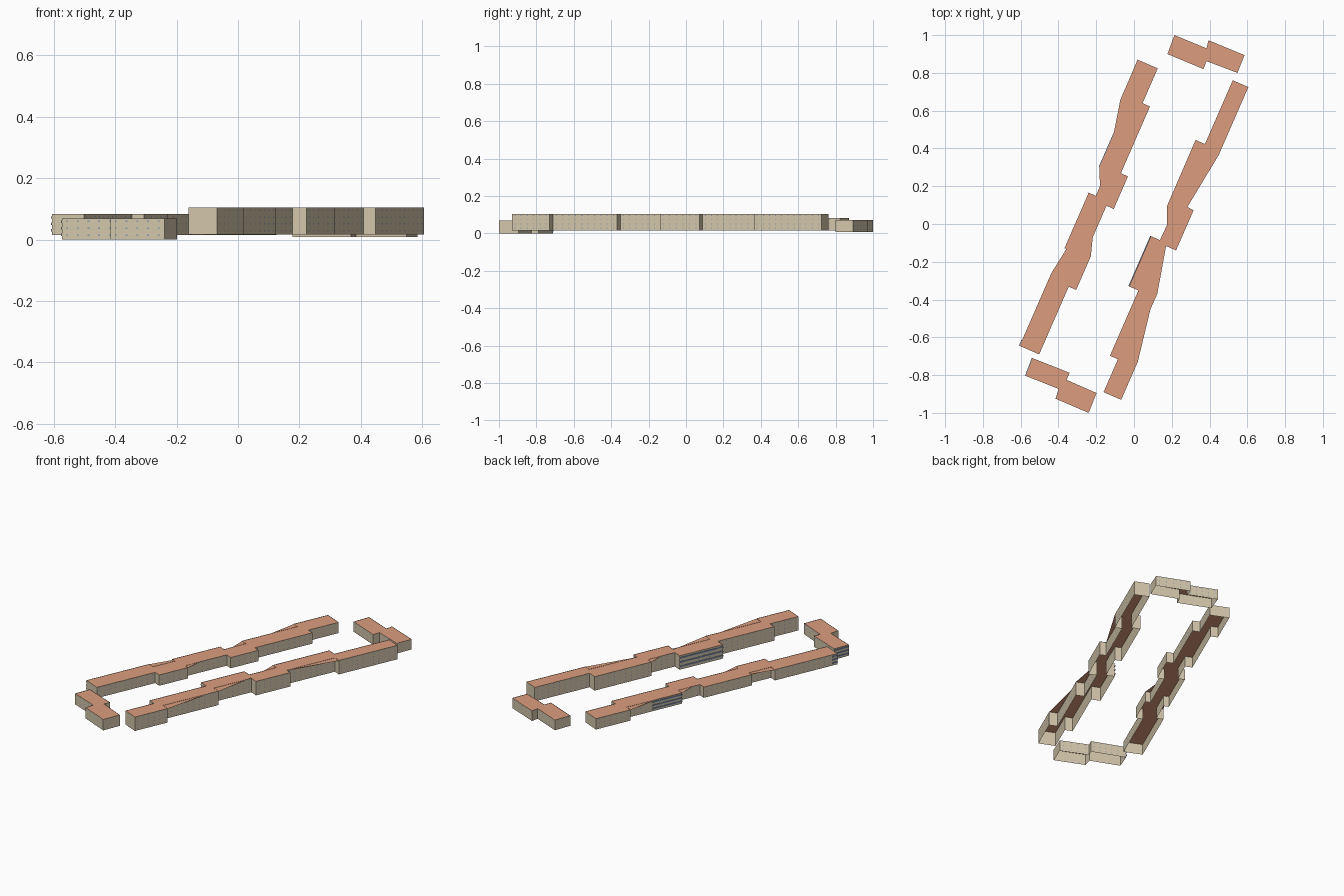
import bpy, math
from mathutils import Vector

if "Cube" in bpy.data.objects:
    bpy.data.objects.remove(bpy.data.objects["Cube"])

# the whole estate is turned: u runs along the long blocks, v across them
U = Vector((0.40, 0.917))
V = Vector((0.917, -0.40))


def material(name, rgb):
    m = bpy.data.materials.new(name)
    m.diffuse_color = (*rgb, 1)
    m.use_nodes = True
    m.node_tree.nodes["Principled BSDF"].inputs["Base Color"].default_value = m.diffuse_color
    return m


ROOF = material("terracotta roof", (0.72, 0.34, 0.21))
WALL = material("beige plaster", (0.66, 0.57, 0.41))
GLASS = material("blue grey glass", (0.24, 0.31, 0.46))


def uv(points):
    return [U * a + V * b for a, b in points]


def ccw(points):
    area = sum(p.x * q.y - q.x * p.y for p, q in zip(points, points[1:] + points[:1]))
    return points if area > 0 else points[::-1]


def mesh_object(name, verts, faces, mat):
    me = bpy.data.meshes.new(name)
    me.from_pydata(verts, [], faces)
    me.materials.append(mat)
    ob = bpy.data.objects.new(name, me)
    bpy.context.collection.objects.link(ob)
    return ob


def roof(name, points, z):
    pts = ccw(points)
    mesh_object(name, [(p.x, p.y, z) for p in pts], [list(range(len(pts)))], ROOF)


def walls(name, points, z0, z1):
    pts = ccw(points)
    n = len(pts)
    verts = [(p.x, p.y, z) for z in (z0, z1) for p in pts]
    faces = [(i, (i + 1) % n, (i + 1) % n + n, i + n) for i in range(n)]
    mesh_object(name, verts, faces, WALL)


def windows(name, points, z0, z1, floors):
    # rows of tiny panes just in front of every long wall
    pts = ccw(points)
    verts, faces = [], []
    s = 0.003
    for p, q in zip(pts, pts[1:] + pts[:1]):
        d = q - p
        count = int(d.length / 0.035)
        if count < 4:
            continue
        d.normalize()
        out = Vector((d.y, -d.x)) * 0.001
        for k in range(count):
            c = p + (q - p) * ((k + 0.5) / count) + out
            for f in range(floors):
                z = z0 + (z1 - z0) * (f + 0.6) / floors
                b = len(verts)
                for i, j in ((-1, -1), (1, -1), (1, 1), (-1, 1)):
                    w = c + d * s * i
                    verts.append((w.x, w.y, z + s * j * 0.8))
                faces.append((b, b + 1, b + 2, b + 3))
    mesh_object(name, verts, faces, GLASS)


def balconies(name, p, q, out, z0, z1):
    # thin stacked glazed bands hung on one wall between p and q
    verts, faces = [], []
    ring = [p, q, q + out, p + out]
    for f in range(3):
        z = z0 + (z1 - z0) * (f + 0.75) / 3.3
        b = len(verts)
        verts += [(r.x, r.y, z + h) for h in (-0.004, 0.004) for r in ring]
        faces += [tuple(b + i for i in c) for c in
                  ((3, 2, 1, 0), (4, 5, 6, 7), (0, 1, 5, 4), (1, 2, 6, 5), (2, 3, 7, 6), (3, 0, 4, 7))]
    mesh_object(name, verts, faces, GLASS)


# west long block: stepped walls, roof bridging some of the inner corners
west_inner = [(.805, -.33), (.805, -.214), (.604, -.214), (.604, -.171), (.218, -.171), (.218, -.13),
              (.03, -.13), (.03, -.172), (-.152, -.172)]
west_south = [(-.248, -.141), (-.442, -.141), (-.442, -.184), (-.833, -.184), (-.833, -.297), (-.413, -.297)]
west_wall = uv(west_inner + [(-.248, -.172)] + west_south +
               [(-.413, -.255), (-.266, -.255), (-.266, -.286), (.056, -.286), (.056, -.245),
                (.202, -.245), (.202, -.288), (.573, -.288), (.573, -.33)])
west_roof = uv(west_inner + west_south +
               [(-.262, -.275), (-.266, -.286), (.056, -.286), (.056, -.245), (.111, -.245),
                (.202, -.288), (.387, -.288), (.573, -.329)])

# east long block
east_west = [(-.88, .31), (-.88, .208), (-.69, .208), (-.69, .162), (-.313, .162), (-.313, .108),
             (-.023, .108), (-.023, .16)]
east_north = [(.538, .121), (.538, .175), (.906, .175), (.906, .265)]
east_wall = uv(east_west + [(.158, .16), (.158, .121)] + east_north +
               [(.513, .265), (.513, .222), (.192, .222), (.192, .26), (-.039, .26), (-.039, .21),
                (-.29, .21), (-.29, .26), (-.661, .26), (-.661, .31)])
east_roof = uv(east_west + [(.066, .162), (.158, .122)] + east_north +
               [(.513, .265), (.196, .223), (.192, .26), (-.039, .26), (-.039, .202),
                (-.29, .261), (-.378, .26), (-.661, .31)])

# short end blocks
north = [Vector(p) for p in ((.214, 1.0), (.384, .93), (.394, .973), (.585, .894),
                             (.548, .80), (.384, .862), (.368, .82), (.177, .90))]
south = [Vector(p) for p in ((-.537, -.71), (-.341, -.788), (-.357, -.825), (-.198, -.895),
                             (-.24, -1.0), (-.415, -.925), (-.40, -.873), (-.573, -.804))]

# walls rise a hair above the roof as a parapet
for name, wall_pts, roof_pts, z0, z1, floors in (
        ("west_block", west_wall, west_roof, 0.015, 0.083, 3),
        ("east_block", east_wall, east_roof, 0.016, 0.104, 4),
        ("north_block", north, north, 0.008, 0.072, 3),
        ("south_block", south, south, 0.0, 0.069, 3)):
    walls(name + "_walls", wall_pts, z0, z1)
    roof(name + "_roof", roof_pts, z1 - 0.0015)
    windows(name + "_windows", wall_pts, z0, z1, floors)

# balcony bands on the west-facing walls
for name, a, b, v, z0, z1 in (("west_block_balconies", .202, .40, -.288, .015, .083),
                              ("west_block_end_balconies", -.833, -.80, -.297, .015, .083),
                              ("east_block_balconies", -.313, -.023, .108, .016, .104)):
    balconies(name, U * a + V * v, U * b + V * v, V * -0.004, z0, z1)
balconies("south_block_balconies", south[0], south[-1], V * -0.004, 0.0, 0.069)
